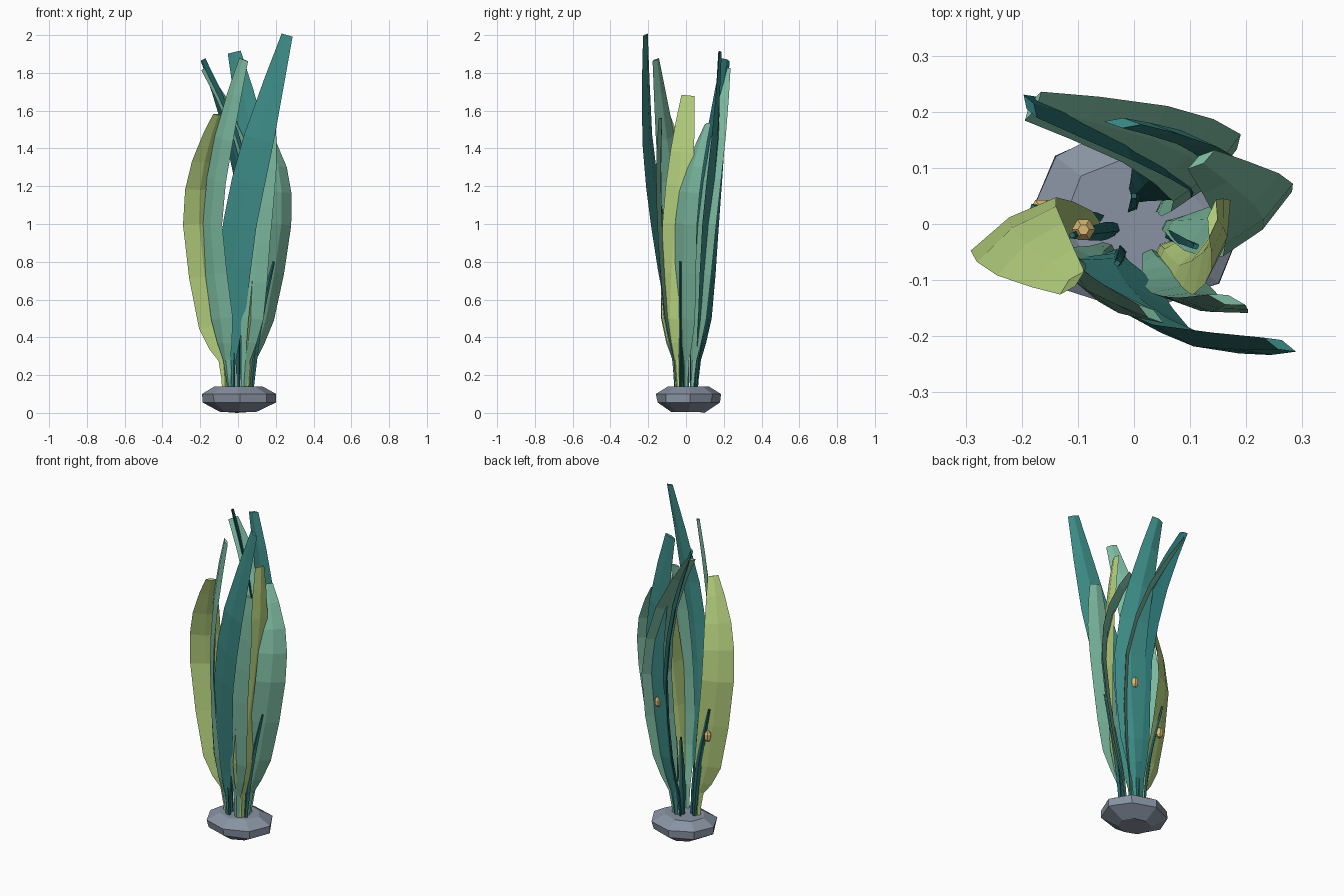
import bpy, bmesh, math, random
from mathutils import Vector

if "Cube" in bpy.data.objects:
    bpy.data.objects.remove(bpy.data.objects["Cube"])

random.seed(4)


def material(name, srgb):
    m = bpy.data.materials.new(name)
    m.diffuse_color = (*[c ** 2.2 for c in srgb], 1)
    m.use_nodes = True
    m.node_tree.nodes["Principled BSDF"].inputs["Base Color"].default_value = m.diffuse_color
    return m


TEAL = material("teal", (0.25, 0.55, 0.53))
DARK = material("deep_teal", (0.17, 0.42, 0.42))
MINT = material("mint", (0.48, 0.72, 0.62))
LIME = material("lime", (0.72, 0.83, 0.50))
GOLD = material("gold", (0.85, 0.72, 0.45))
STONE = material("stone", (0.53, 0.57, 0.63))


def finish(name, bm, mat):
    bmesh.ops.recalc_face_normals(bm, faces=bm.faces)
    me = bpy.data.meshes.new(name)
    bm.to_mesh(me)
    bm.free()
    me.materials.append(mat)
    ob = bpy.data.objects.new(name, me)
    bpy.context.collection.objects.link(ob)
    return ob


def loft(name, rings, mat):
    bm = bmesh.new()
    rows = [[bm.verts.new(p) for p in r] for r in rings]
    n = len(rows[0])
    for a, b in zip(rows, rows[1:]):
        for i in range(n):
            bm.faces.new((a[i], a[(i + 1) % n], b[(i + 1) % n], b[i]))
    bm.faces.new(rows[0])
    bm.faces.new(rows[-1])
    return finish(name, bm, mat)


def spline(pts, t):
    # Catmull-Rom through the stations
    i = min(int(t), len(pts) - 2)
    f = t - i
    p0, p1, p2, p3 = (pts[max(0, min(len(pts) - 1, i + k))] for k in (-1, 0, 1, 2))
    return [0.5 * (2 * b + (c - a) * f + (2 * a - 5 * b + 4 * c - d) * f * f
                   + (3 * b - a - 3 * c + d) * f ** 3)
            for a, b, c, d in zip(p0, p1, p2, p3)]


def blade(name, mat, stations, sub=2):
    # station = x, y, z, width, direction of the width in degrees
    count = (len(stations) - 1) * sub
    samples = [spline(stations, k / sub) for k in range(count + 1)]
    rings = []
    for k, (x, y, z, w, ang) in enumerate(samples):
        a, b = samples[max(k - 1, 0)], samples[min(k + 1, count)]
        tan = (Vector(b[:3]) - Vector(a[:3])).normalized()
        u = Vector((math.cos(math.radians(ang)), math.sin(math.radians(ang)), 0))
        u = (u - tan * u.dot(tan)).normalized()
        n = tan.cross(u)
        c, th = Vector((x, y, z)), 0.006 + 0.045 * w
        rings.append([c + u * w / 2, c + n * th, c - u * w / 2, c - n * th])
    return loft(name, rings, mat)


# Rock base
rings = []
for z, r in ((0.005, 0.10), (0.055, 0.195), (0.10, 0.195), (0.14, 0.125)):
    ring = []
    for i in range(8):
        a = math.tau * i / 8 + 0.05
        k = r * random.uniform(0.94, 1.06)
        ring.append(Vector((k * math.cos(a), 0.012 + 0.86 * k * math.sin(a), z)))
    rings.append(ring)
rings[0][2].z = 0
loft("rock_base", rings, STONE)

# Large blades
B, S = 0.03, 0.05
blade("front_tall_blade", TEAL, [
    (-.03, -.05, .1, B, -10), (-.035, -.06, .28, S, -10), (-.035, -.09, .58, .17, -18),
    (.01, -.15, 1.0, .19, -22), (.11, -.205, 1.45, .17, -18), (.26, -.215, 2.0, .065, -22)])
blade("front_left_blade", MINT, [
    (-.04, -.04, .1, B, -40), (-.06, -.055, .28, S, -40), (-.085, -.085, .5, .15, -40),
    (-.135, -.055, 1.0, .165, -52), (-.075, -.11, 1.45, .14, -45), (.03, -.16, 1.87, .06, -35)])
blade("front_right_blade", MINT, [
    (.03, -.05, .1, B, 0), (.04, -.065, .28, S, 0), (.075, -.105, .5, .12, -5),
    (.10, -.135, .9, .14, -10), (.14, -.145, 1.3, .13, -12), (.165, -.135, 1.56, .07, -15)])
blade("left_blade", LIME, [
    (-.07, -.01, .1, B, 20), (-.08, -.015, .28, S, 20), (-.14, -.01, .46, .15, 25),
    (-.215, .0, 1.0, .18, 32), (-.185, -.045, 1.33, .15, 38), (-.11, -.105, 1.58, .06, 42)])
blade("right_narrow_blade", LIME, [
    (.05, -.04, .1, B, 40), (.06, -.05, .28, S, 45), (.09, -.08, .5, .12, 55),
    (.135, -.055, 1.0, .15, 68), (.155, -.02, 1.38, .13, 75), (.14, .01, 1.68, .07, 80)])
blade("right_wide_blade", MINT, [
    (.06, 0, .1, B, 40), (.075, 0, .28, S, 40), (.14, 0, .5, .14, 42),
    (.22, .0, 1.0, .17, 43), (.205, .045, 1.3, .14, 40), (.12, .115, 1.53, .06, 30)])
blade("back_right_blade", MINT, [
    (.05, .03, .1, B, 40), (.06, .04, .28, S, 40), (.10, .06, .5, .14, 42),
    (.13, .10, 1.0, .17, 45), (.02, .16, 1.45, .13, 48), (-.18, .21, 1.82, .06, 55)])
blade("back_left_blade", DARK, [
    (0, .05, .1, B, 130), (.01, .06, .28, S, 130), (.04, .09, .5, .12, 130),
    (.06, .115, 1.0, .15, 128), (-.035, .16, 1.48, .12, 128), (-.185, .21, 1.87, .05, 125)])
blade("back_tall_blade", TEAL, [
    (.03, .05, .1, B, -10), (.04, .06, .28, S, -12), (.08, .09, .5, .15, -20),
    (.13, .12, 1.0, .18, -22), (.08, .155, 1.45, .15, -15), (-.02, .18, 1.91, .07, -5)])

# Short thin sprouts: base x, y, tip x, y, z
sprouts = [(.07, -.03, .19, -.03, .80), (-.06, .01, -.18, .03, .83), (0, .03, 0, .05, .62),
           (-.03, -.01, -.11, -.02, .75), (-.02, -.05, -.03, -.07, .60), (.06, -.02, .11, -.04, .62)]
for i, (x, y, tx, ty, tz) in enumerate(sprouts):
    mx, my = x * .7 + tx * .3, y * .7 + ty * .3
    blade(f"sprout_{i + 1}", DARK, [
        (x, y, .1, .02, 25 * i), (mx, my, tz * .55, .035, 25 * i), (tx, ty, tz, .012, 25 * i)], 3)

# Small gold float bulbs
for i, (x, y, z) in enumerate([(-.165, .025, .66), (.10, .125, .84), (-.09, -.01, .70)]):
    rings = [[Vector((x + r * math.cos(math.tau * k / 6), y + r * math.sin(math.tau * k / 6), z + dz))
              for k in range(6)] for dz, r in ((-.03, .01), (-.014, .021), (.014, .021), (.03, .01))]
    loft(f"float_bulb_{i + 1}", rings, GOLD)
